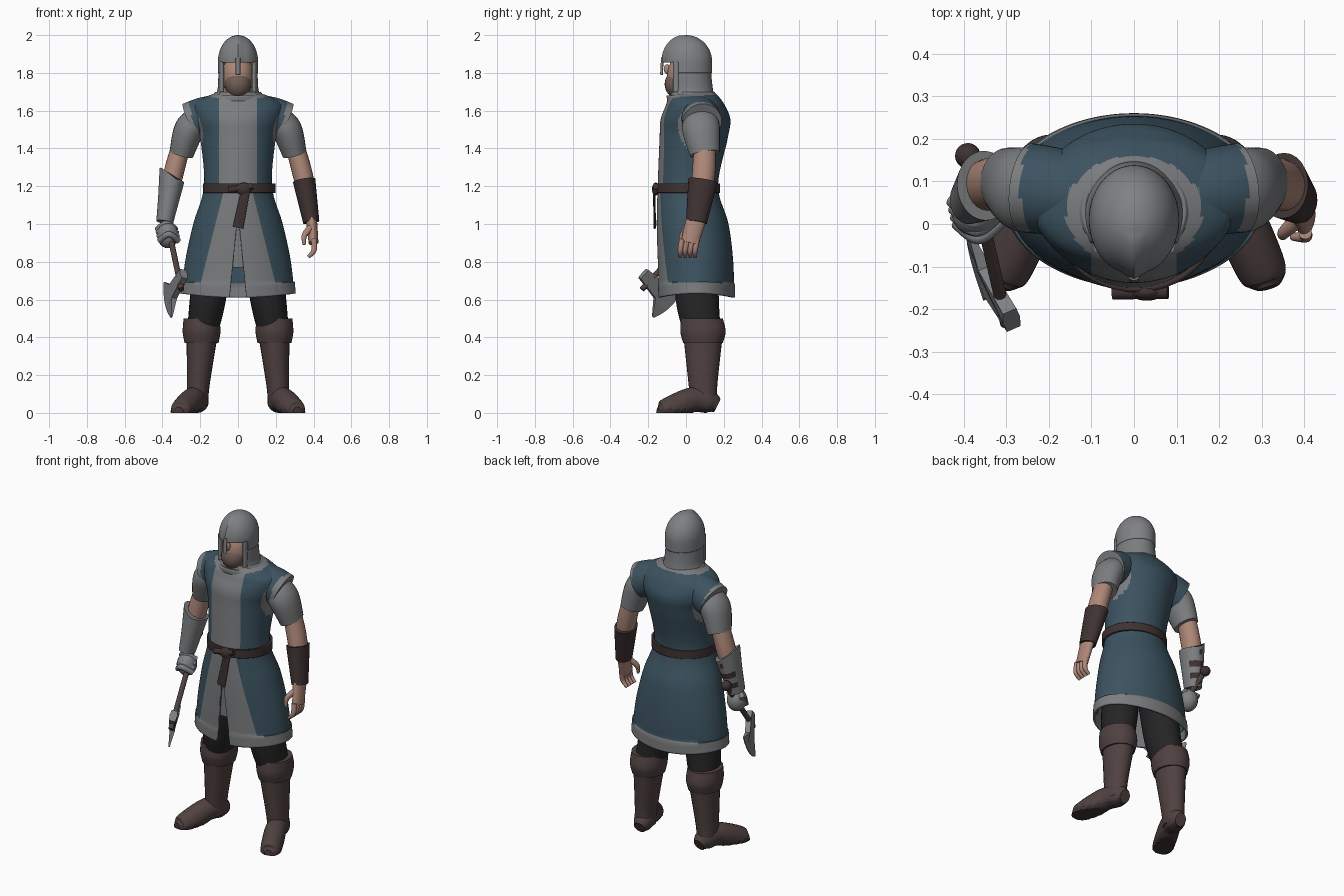
import bpy, bmesh, math
from mathutils import Vector

default_cube = bpy.data.objects.get("Cube")
if default_cube:
    bpy.data.objects.remove(default_cube, do_unlink=True)


def material(name, red, green, blue):
    made = bpy.data.materials.new(name)
    made.use_nodes = True
    made.diffuse_color = (red, green, blue, 1)
    shader = next(node for node in made.node_tree.nodes if node.type == 'BSDF_PRINCIPLED')
    shader.inputs["Base Color"].default_value = made.diffuse_color
    return made


GREY = material("grey_cloth", .2, .205, .21)
BLUE = material("blue_cloth", .045, .087, .118)
STEEL = material("steel", .21, .22, .23)
BOOT = material("boot_leather", .08, .053, .052)
DARK = material("dark_leather", .05, .032, .032)
BLACK = material("black_trousers", .018, .018, .019)
SKIN = material("skin", .42, .245, .185)
HAIR = material("beard_brown", .16, .11, .09)
X, Y, Z = Vector((1, 0, 0)), Vector((0, 1, 0)), Vector((0, 0, 1))


def finish(name, bm, materials, angle=40):
    mesh = bpy.data.meshes.new(name)
    bm.to_mesh(mesh)
    bm.free()
    for entry in materials:
        mesh.materials.append(entry)
    thing = bpy.data.objects.new(name, mesh)
    bpy.context.collection.objects.link(thing)
    bpy.ops.object.select_all(action='DESELECT')
    thing.select_set(True)
    bpy.context.view_layer.objects.active = thing
    bpy.ops.object.shade_smooth_by_angle(angle=math.radians(angle))
    return thing


def bridge(name, materials, rings, closed=True, rule=None, shell=0, cuts=()):
    """Join rings of points; rule(center, normal) gives a material index, or None for a hole."""
    bm = bmesh.new()
    rows = [[bm.verts.new(point) for point in ring] for ring in rings]
    for low, high in zip(rows, rows[1:]):
        for j in range(len(low)):
            bm.faces.new((low[j - 1], low[j], high[j], high[j - 1]))
    if closed:
        bm.faces.new(rows[0])
        bm.faces.new(rows[-1])
    for place, direction in cuts:
        bmesh.ops.bisect_plane(bm, geom=bm.verts[:] + bm.edges[:] + bm.faces[:], plane_co=place, plane_no=direction)
    bmesh.ops.recalc_face_normals(bm, faces=bm.faces)
    holes = []
    for face in bm.faces if rule else ():
        index = rule(face.calc_center_median(), face.normal)
        if index is None:
            holes.append(face)
        else:
            face.material_index = index
    bmesh.ops.delete(bm, geom=holes, context='FACES')
    thing = finish(name, bm, materials)
    if shell:
        thing.modifiers.new("thickness", 'SOLIDIFY').thickness = shell


def smooth(keys, steps):
    """Catmull-Rom curve through rows of numbers."""
    curve = []
    last = len(keys) - 1
    for i in range(last):
        around = list(zip(keys[max(i - 1, 0)], keys[i], keys[i + 1], keys[min(i + 2, last)]))
        for step in range(steps):
            t = step / steps
            curve.append([b + t / 2 * (c - a + t * (2 * a - 5 * b + 4 * c - d + t * (3 * (b - c) + d - a)))
                          for a, b, c, d in around])
    return curve + [list(keys[-1])]


def oval(center, across, deep, count):
    turns = [math.tau * j / count for j in range(count)]
    return [center + across * math.cos(turn) + deep * math.sin(turn) for turn in turns]


def stack(name, materials, rows, x=0, count=64, steps=6, tweak=Vector, **options):
    """Level ovals, each row being height, depth position, half width, half depth."""
    rings = [[tweak(point) for point in oval(Vector((x, y, z)), X * wide, Y * deep, count)]
             for z, y, wide, deep in smooth(rows, steps)]
    bridge(name, materials, rings, **options)


def sweep(name, materials, points, sizes, depth=1, side=1, ref=Y, count=24, tweak=Vector, **options):
    """Ovals square to a smooth path, mirrored when side is negative."""
    curve = smooth([(*point, size) for point, size in zip(points, sizes)], 8)
    path = [Vector((side * x, y, z)) for x, y, z, size in curve]
    rings = []
    for i, center in enumerate(path):
        ahead = (path[min(i + 1, len(path) - 1)] - path[max(i - 1, 0)]).normalized()
        across = ref.cross(ahead).normalized()
        size = curve[i][-1]
        ring = oval(center, across * size, ahead.cross(across) * size * depth, count)
        rings.append([tweak(point) for point in ring])
    bridge(name, materials, rings, **options)


def ball(name, mat, place, size):
    bm = bmesh.new()
    bmesh.ops.create_uvsphere(bm, u_segments=24, v_segments=16, radius=1)
    bmesh.ops.scale(bm, vec=size, verts=bm.verts)
    bmesh.ops.translate(bm, vec=place, verts=bm.verts)
    finish(name, bm, [mat])


# Tunic: blue with grey front panel, hem, collar and armhole trim, slit in front
def on_collar(x, y):
    return (x / .16) ** 2 + ((y - .03) / .13) ** 2 < 1


def tunic_rule(center, normal):
    x, z, front = abs(center.x), center.z, center.y < .03
    if front and x < .1 * (1.06 - z):
        return None
    if z < .69 or z > 1.6 and on_collar(x, center.y):
        return 1
    if z < 1.19:
        return int(front and x < .37 - z / 4)
    armhole = (Vector((x, center.y, z)) - Vector((.275, .075, 1.5))).length < .145
    return int(armhole or front and x < .1)


def thick_hem(point):
    if point.z > .69:
        return point
    return Vector((point.x * 1.02, point.y * 1.02, point.z + point.x ** 2 / 4))


panel_cuts = [(Z * .69, Z), (Z * 1.19, Z)]
for side in (-1, 1):
    panel_cuts += [(X * side * .1, X), (Z * 1.06, X + Z * side * .1), (X * side * .37, X + Z * side / 4)]
stack("tunic", [BLUE, GREY],
      [(.61, .055, .3, .2), (.8, .05, .28, .2), (1, .035, .237, .19), (1.2, .01, .18, .16), (1.45, .04, .2, .18),
       (1.55, .05, .23, .185), (1.62, .05, .24, .16), (1.66, .045, .2, .14), (1.7, .04, .1, .11)],
      count=160, steps=12, tweak=thick_hem, closed=False, rule=tunic_rule, shell=.012, cuts=panel_cuts)
sweep("slit_lining", [GREY], [(0, -.13, 1.08), (0, -.12, .77)], [.03, .045], depth=.1)
stack("collar", [GREY], [(1.66, .04, .15, .13), (1.7, .03, .12, .11)], closed=False, shell=.02,
      rule=lambda center, normal: None if center.y < -.06 and abs(center.x) < .012 else 0)

# Belt with knot and hanging end
stack("belt", [DARK], [(z, .01, .192, .17) for z in (1.165, 1.19, 1.215)], x=.006, closed=False, shell=.014)
ball("belt_knot", DARK, (.03, -.16, 1.185), (.04, .02, .034))
sweep("belt_loop", [DARK], [(-.05, -.16, 1.18), (.08, -.16, 1.2)], [.017, .016], ref=Z)
sweep("belt_end", [DARK], [(.045, -.168, 1.2), (0, -.166, .98)], [.023, .028], depth=.25)

# Head, beard and neck
ball("head", SKIN, (0, 0, 1.785), (.084, .1, .12))
ball("nose", SKIN, (0, -.1, 1.82), (.014, .018, .026))
ball("beard", HAIR, (0, -.045, 1.74), (.07, .068, .075))
stack("neck", [SKIN], [(1.6, .02, .085, .085), (1.75, .01, .07, .075)])

# Coif and domed helmet, open at the face
dome = [(1.86 + .14 * math.sin(turn), .01 * math.cos(turn), .106 * math.cos(turn), .128 * math.cos(turn))
        for turn in (i / 4 for i in range(7))]
stack("coif", [GREY], [(1.65, .03, .15, .13), (1.7, .02, .112, .125), (1.78, .01, .104, .125), (1.86, .01, .1, .122)],
      closed=False, shell=.012, cuts=[(Y * -.045, Y)],
      rule=lambda center, normal: None if center.z > 1.675 and center.y < -.045 else 0)
stack("helmet", [STEEL], [(1.8, .01, .105, .127)] + dome, shell=.01, cuts=[(Y * -.04, Y), (Z * 1.855, Z)],
      rule=lambda center, normal: None if center.z < 1.855 and (center.y < -.04 or normal.z < -.9) else 0,
      tweak=lambda point: point - Y * max(0, .012 - abs(point.x) * .4) * (point.y < -.02))
sweep("nasal_guard", [STEEL], [(0, -.125, 1.88), (0, -.13, 1.79)], [.012, .012], depth=.6)


# Arms and legs, built on shared joints for both sides
def yoke_rule(center, normal):
    x = abs(center.x)
    trim = x > .235 + .3 * (center.z - 1.54)
    return int(trim or on_collar(x, center.y) or x < .1)


def sole_rule(center, normal):
    return int(center.z < .022)


def on_ground(point):
    return Vector((point.x, point.y, max(point.z, 0)))


elbow, forearm, wrist = Vector((.3, .1, 1.37)), Vector((.35, .09, 1.23)), Vector((.388, .055, 1.01))
knee, ankle = Vector((.19, .09, .42)), Vector((.21, .09, .15))
for side, tag in ((1, "left_"), (-1, "right_")):
    sweep(tag + "cheek_guard", [STEEL], [(.085, -.05, 1.86), (.085, -.05, 1.7)], [.012, .012], 1.5, side)
    sweep(tag + "shoulder_yoke", [BLUE, GREY], [(.05, .06, 1.62), (.17, .075, 1.575), (.25, .085, 1.54)],
          [.075, .1, .105], 1, side, ref=Z, count=48, rule=yoke_rule)
    sweep(tag + "sleeve", [GREY], [(.2, .08, 1.56), (.258, .08, 1.5), elbow], [.07, .08, .064], 1.25, side)
    sweep(tag + "arm", [SKIN], [elbow + Z * .05, forearm, wrist], [.05, .052, .03], 1.15, side)
    sweep(tag + "trousers", [BLACK], [(.12, .05, .9), (.16, .06, .6), knee], [.1, .095, .08], 1.2, side)
    stack(tag + "boot_cuff", [BOOT], [(.5, .085, .095, .11), (.43, .09, .1, .12), (.37, .09, .09, .105)],
          x=side * .193)
    sweep(tag + "boot_shaft", [BOOT], [knee, ankle, (.215, .095, .04)], [.083, .06, .056], 1.27, side)
    sweep(tag + "foot", [BOOT, DARK],
          [(.205, .165, .04), (.21, .12, .06), (.235, .04, .07), (.27, -.04, .04), (.305, -.12, .005), (.315, -.15, .005)],
          [.035, .056, .06, .062, .055, .025], 1.1, side, ref=Z, tweak=on_ground, rule=sole_rule)

# Left bracer and open hand
sweep("left_bracer", [DARK], [forearm, wrist], [.06, .043], depth=1.3)
sweep("left_palm", [SKIN], [wrist + Z * .02, (.4, .02, .9)], [.03, .026], depth=1.8)
for i in range(4):
    knuckle = Vector((.402, i * .026 - .02, .92))
    sweep("left_finger", [SKIN], [knuckle, knuckle - Vector((0, .01, .06)), knuckle - Vector((.03, .01, .095))],
          [.016, .014, .009], count=12)
sweep("left_thumb", [SKIN], [(.385, .01, .98), (.352, -.02, .94), (.35, -.03, .89)], [.019, .015, .008], count=12)


# Right gauntlet with raised outer plate and straps behind
def strap_rule(center, normal):
    return int(normal.y > .3 and center.z < 1.2 and center.z % .07 < .025)


def raised_plate(point):
    return point + Z * max(0, point.z - 1.15) * max(0, -.33 - point.x) * 7


sweep("right_gauntlet", [STEEL, DARK], [forearm, wrist], [.066, .045], 1.25, -1, count=40,
      tweak=raised_plate, rule=strap_rule)

# Axe directions, and the closed fist around the shaft
along, outward = Vector((.153, -.664, -.733)), Vector((-.4, .635, -.66))
fist = Vector((-.372, .03, .94))
ball("right_fist", STEEL, fist, (.056, .06, .068))
for i in range(4):
    grip = fist + along * (i - 1.5) * .027
    sweep("right_finger", [STEEL], [grip - X * .05, grip + (Z - Y) * .035, grip + X * .05], [.016] * 3, ref=Z, count=12)

# Axe: shaft, pommel and crescent blade
pommel, head = Vector((-.39, .16, 1.08)), Vector((-.307, -.2, .69))
sweep("axe_shaft", [BOOT], [pommel, head + along * .05], [.015, .015])
ball("axe_pommel", DARK, pommel, [.03] * 3)
thin = along.cross(outward)
blade = []
for i in range(-8, 9):
    t = i / 8
    spine = head + along * (t / 8 - .014)
    inner = spine + outward * (-.055 if abs(t) < .3 else .05 + .1 * abs(t))
    edge = spine + outward * (.19 - .03 * t * t)
    thick = thin * (.022 - .018 * abs(t))
    blade.append([inner + thick, edge + thin * .002, edge - thin * .002, inner - thick])
bridge("axe_head", [STEEL], blade)
